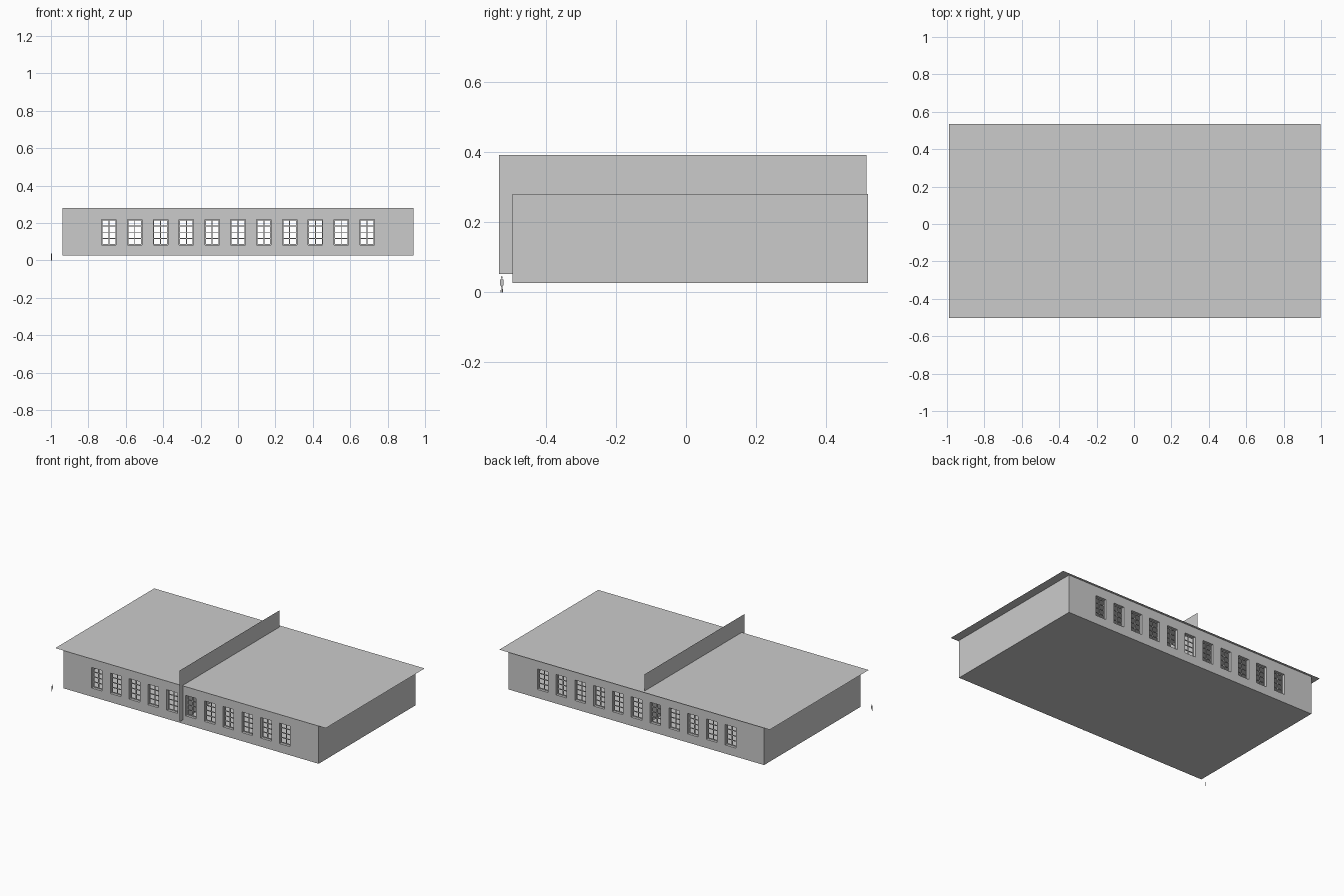
import bpy, bmesh, math

if "Cube" in bpy.data.objects:
    bpy.data.objects.remove(bpy.data.objects["Cube"])

WX0, WX1 = -0.937, 0.939        # wall extents
WY0, WY1 = -0.495, 0.519
WZ0, WZ1 = 0.026, 0.281
COUNT, STEP = 11, 0.138         # windows per long wall
WIN_W, SILL, HEAD = 0.078, 0.083, 0.219
DEPTH = 0.022                   # window recess


def make_object(name, bm):
    mesh = bpy.data.meshes.new(name)
    bm.to_mesh(mesh)
    bm.free()
    obj = bpy.data.objects.new(name, mesh)
    bpy.context.collection.objects.link(obj)
    return obj


def quad(bm, *pts):
    return bm.faces.new([bm.verts.new(p) for p in pts])


def sheet(name, *pts):
    bm = bmesh.new()
    quad(bm, *pts)
    return make_object(name, bm)


def add_box(bm, cx, cy, cz, sx, sy, sz):
    verts = bmesh.ops.create_cube(bm, size=1)["verts"]
    bmesh.ops.scale(bm, vec=(sx, sy, sz), verts=verts)
    bmesh.ops.translate(bm, vec=(cx, cy, cz), verts=verts)


centres = [(i - (COUNT - 1) / 2) * STEP for i in range(COUNT)]


def window_wall(name, y, inward):
    """Long wall with window openings and reveals going inward."""
    bm = bmesh.new()
    xs = [WX0] + [c + s * WIN_W / 2 for c in centres for s in (-1, 1)] + [WX1]
    zs = [WZ0, SILL, HEAD, WZ1]
    yi = y + inward * DEPTH
    for i, (a, b) in enumerate(zip(xs, xs[1:])):
        for j, (c, d) in enumerate(zip(zs, zs[1:])):
            if i % 2 and j == 1:
                ring = [(a, c), (b, c), (b, d), (a, d)]
                for p, q in zip(ring, ring[1:] + ring[:1]):
                    quad(bm, (p[0], y, p[1]), (q[0], y, q[1]),
                         (q[0], yi, q[1]), (p[0], yi, p[1]))
            else:
                quad(bm, (a, y, c), (b, y, c), (b, y, d), (a, y, d))
    bmesh.ops.remove_doubles(bm, verts=bm.verts, dist=1e-5)
    bmesh.ops.recalc_face_normals(bm, faces=bm.faces)
    return make_object(name, bm)


# long walls with openings
window_wall("front_wall", WY0, 1)
window_wall("back_wall", WY1, -1)

# end walls, floor, overhanging roof
sheet("left_wall", (WX0, WY1, WZ0), (WX0, WY0, WZ0), (WX0, WY0, WZ1), (WX0, WY1, WZ1))
sheet("right_wall", (WX1, WY0, WZ0), (WX1, WY1, WZ0), (WX1, WY1, WZ1), (WX1, WY0, WZ1))
sheet("floor", (WX0, WY0, WZ0), (WX0, WY1, WZ0), (WX1, WY1, WZ0), (WX1, WY0, WZ0))
sheet("roof", (-0.99, -0.503, WZ1), (0.997, -0.503, WZ1),
      (0.997, 0.535, WZ1), (-0.99, 0.535, WZ1))

# fin wall cutting through the building
FX = -0.057
sheet("dividing_wall", (FX, -0.534, 0.052), (FX, 0.516, 0.052),
      (FX, 0.516, 0.392), (FX, -0.534, 0.392))

# window grids: two panes wide, four high, sharing one mesh
BAR = 0.005
bm = bmesh.new()
height = HEAD - SILL
for i in range(3):
    add_box(bm, (i - 1) * (WIN_W - BAR) / 2, 0, SILL + height / 2, BAR, BAR, height)
for j in range(5):
    z = SILL + BAR / 2 + j * (height - BAR) / 4
    add_box(bm, 0, 0, z, WIN_W, BAR, BAR)
first = make_object("window_grid", bm)
grid_mesh = first.data
bpy.data.objects.remove(first)
for side, y in (("front", WY0 + DEPTH - BAR / 2), ("back", WY1 - DEPTH + BAR / 2)):
    for i, x in enumerate(centres):
        win = bpy.data.objects.new(f"{side}_window_{i + 1}", grid_mesh)
        win.location = (x, y, 0)
        bpy.context.collection.objects.link(win)

# flat standing scale figure at the front left corner
half = [(0.0005, 0.017), (0.0015, 0.0), (0.0035, 0.0), (0.003, 0.020), (0.0055, 0.020),
        (0.005, 0.036), (0.0015, 0.038), (0.002, 0.044), (0.0005, 0.046)]
outline = half + [(-u, z) for u, z in reversed(half)]
bm = bmesh.new()
bm.faces.new([bm.verts.new((u, 0, z)) for u, z in outline])
figure = make_object("scale_figure", bm)
figure.location = (-0.997, -0.526, 0)
figure.rotation_euler.z = math.radians(60)
